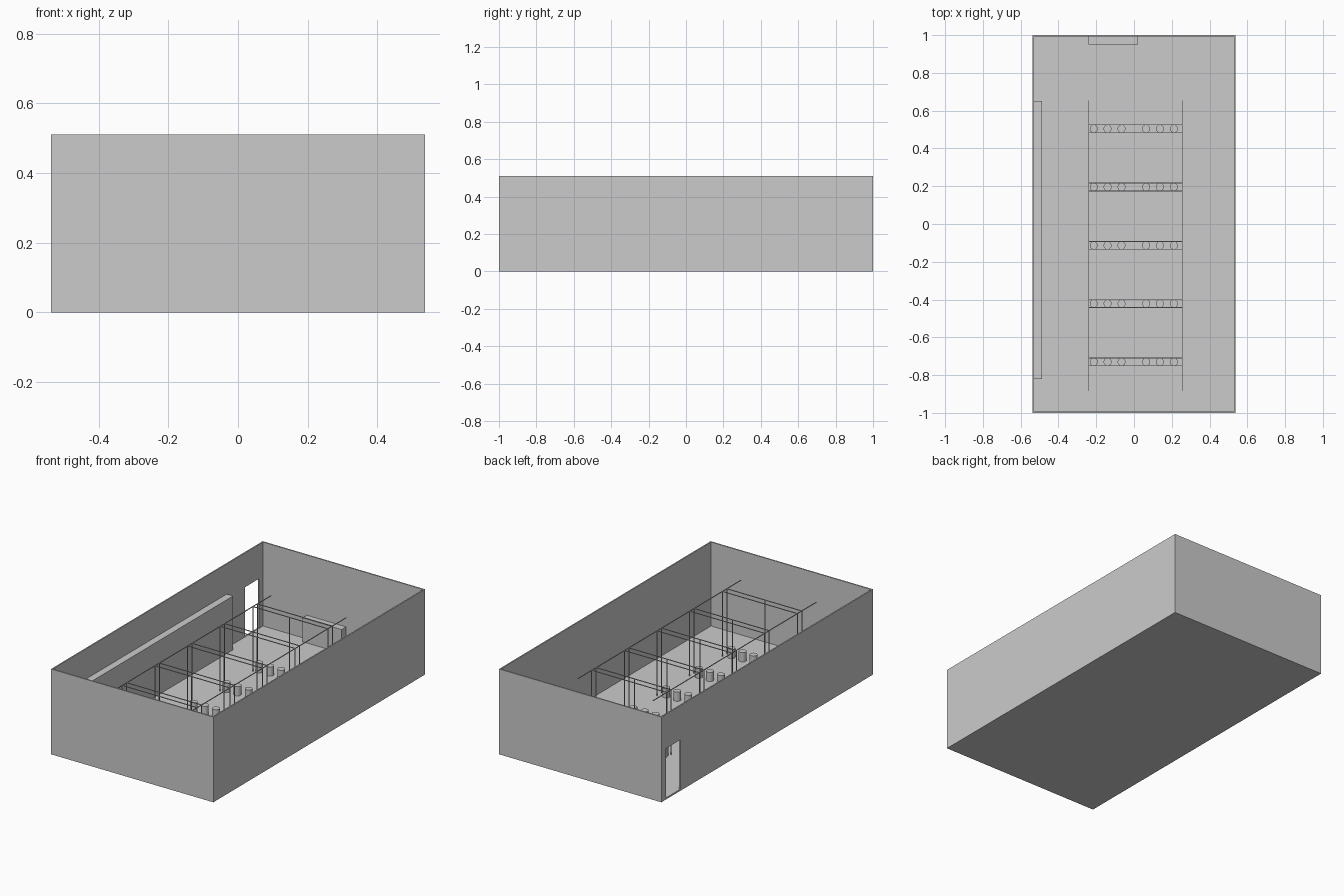
import bpy

if "Cube" in bpy.data.objects:
    bpy.data.objects.remove(bpy.data.objects["Cube"])

W, L, H, T = 1.074, 2.0, 0.51, 0.008   # room width, length, height, wall thickness


def box(name, x, y, z):
    """Axis-aligned box from (min, max) ranges."""
    bpy.ops.mesh.primitive_cube_add(size=1, location=[sum(r) / 2 for r in (x, y, z)])
    ob = bpy.context.object
    ob.name = name
    ob.scale = [r[1] - r[0] for r in (x, y, z)]
    bpy.ops.object.transform_apply(location=False, rotation=False, scale=True)
    return ob


def cut(target, cutter):
    mod = target.modifiers.new("cut", 'BOOLEAN')
    mod.operation = 'DIFFERENCE'
    mod.solver = 'EXACT'
    mod.object = cutter
    bpy.context.view_layer.objects.active = target
    bpy.ops.object.modifier_apply(modifier=mod.name)
    bpy.data.objects.remove(cutter, do_unlink=True)


# Open-topped room shell with a doorway in the left wall
room = box("room_shell", (-W / 2, W / 2), (-L / 2, L / 2), (0, H))
cut(room, box("cavity", (-W / 2 + T, W / 2 - T), (-L / 2 + T, L / 2 - T), (T, H + 0.2)))
cut(room, box("doorway", (-W / 2 - 0.1, -W / 2 + 0.03), (0.82, 0.955), (T + 0.002, 0.305)))

# Long tall cabinet on the left wall, low counter on the back wall
box("wall_cabinet", (-W / 2 + T, -0.487), (-0.82, 0.65), (T, 0.33))
box("back_counter", (-0.24, 0.02), (0.95, L / 2 - T), (T, 0.15))

# Overhead rails running the length of the rows
X0, X1, R, TOP = -0.24, 0.256, 0.002, 0.396
for side, x in (("left", X0), ("right", X1)):
    box(f"{side}_rail", (x - R, x + R), (-0.885, 0.655), (TOP - R, TOP + R))

# Five rows: a thin double frame over six round stools
for i in range(5):
    yc = 0.504 - 0.3085 * i
    for y in (yc - 0.021, yc + 0.021):
        box("cross_bar", (X0, X1), (y - R, y + R), (TOP - R, TOP + R))
        for x in (X0, X1):
            box("post", (x - R, x + R), (y - R, y + R), (T, TOP))
    box("middle_post", (0.0, 2 * R), (yc - 0.021 - R, yc - 0.021 + R), (T, TOP))
    for x in (-0.213, -0.14, -0.066, 0.064, 0.137, 0.211):
        bpy.ops.mesh.primitive_cylinder_add(vertices=32, radius=0.021, depth=0.055,
                                            location=(x, yc, T + 0.0275))
        bpy.context.object.name = "stool"
        bpy.ops.object.shade_smooth_by_angle()
